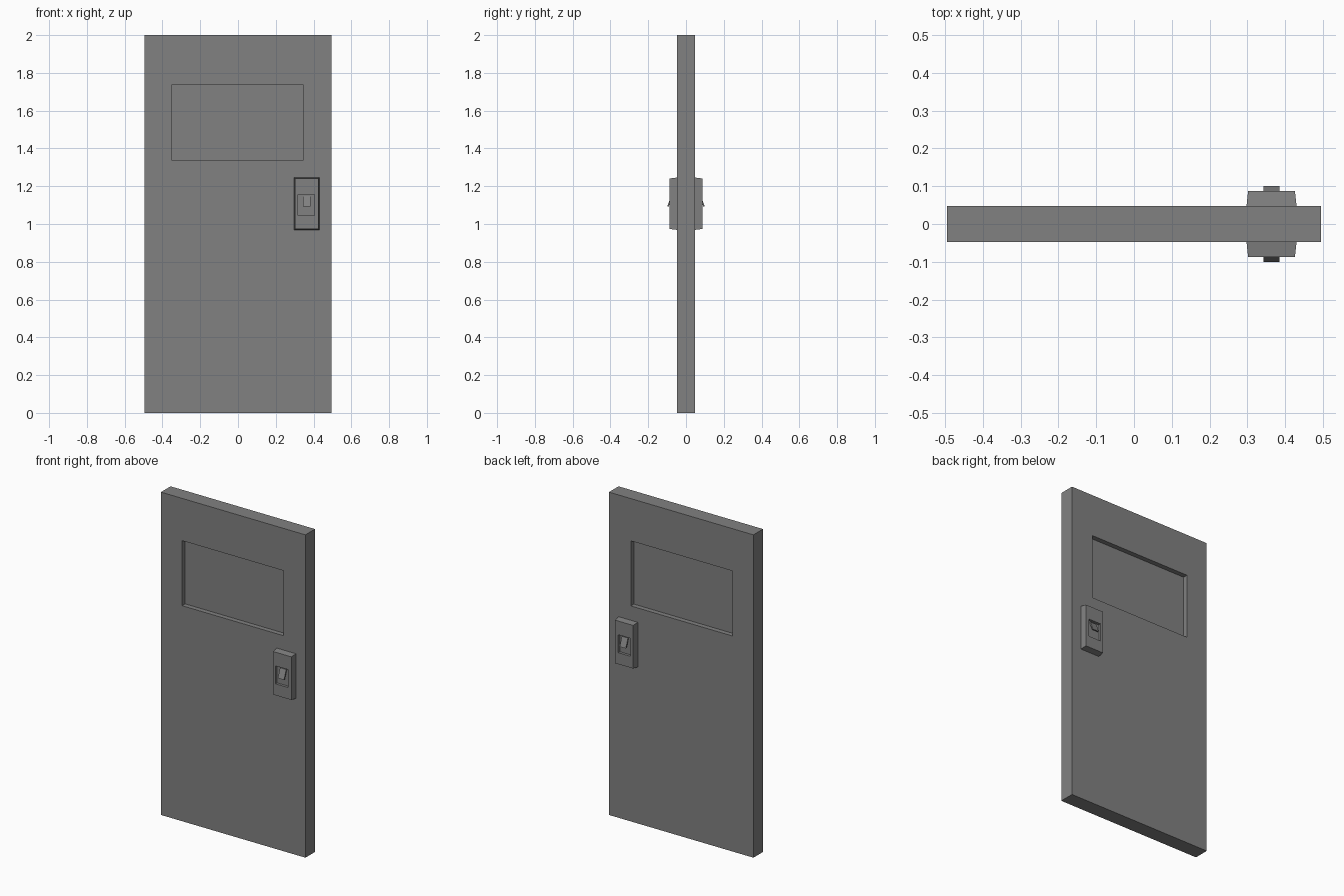
import bpy
import bmesh
from mathutils import Vector

cube = bpy.data.objects.get("Cube")
if cube:
    bpy.data.objects.remove(cube, do_unlink=True)

GREY = (0.22, 0.22, 0.22, 1)
grey = bpy.data.materials.new("door_grey")
grey.use_nodes = True
grey.diffuse_color = GREY
grey.node_tree.nodes["Principled BSDF"].inputs["Base Color"].default_value = GREY


def box(x0, x1, y0, y1, z0, z1):
    bm = bmesh.new()
    bmesh.ops.create_cube(bm, size=1)
    for v in bm.verts:
        v.co = Vector((x1 if v.co.x > 0 else x0,
                       y1 if v.co.y > 0 else y0,
                       z1 if v.co.z > 0 else z0))
    bm.normal_update()
    return bm


def facing(bm, sign):
    return max(bm.faces, key=lambda f: f.normal.y * sign)


def recess(bm, sign, x0, x1, z0, z1, depth):
    """Sink a rectangular pocket into the face looking along sign * y."""
    face = facing(bm, sign)
    mid = face.calc_center_median()
    bmesh.ops.inset_individual(bm, faces=[face], thickness=0.01)
    for v in face.verts:
        v.co.x = x1 if v.co.x > mid.x else x0
        v.co.z = z1 if v.co.z > mid.z else z0
    bmesh.ops.inset_individual(bm, faces=[face], thickness=0)
    for v in face.verts:
        v.co.y -= sign * depth
    bm.normal_update()


def finish(bm, name):
    bmesh.ops.recalc_face_normals(bm, faces=bm.faces)
    mesh = bpy.data.meshes.new(name)
    bm.to_mesh(mesh)
    bm.free()
    mesh.materials.append(grey)
    obj = bpy.data.objects.new(name, mesh)
    bpy.context.collection.objects.link(obj)


# Door slab with a sunken window panel on both sides
door = box(-0.495, 0.495, -0.047, 0.047, 0, 2)
for sign in (-1, 1):
    recess(door, sign, -0.35, 0.345, 1.335, 1.738, 0.03)
finish(door, "door_slab")

for side, sign in (("front", -1), ("back", 1)):
    # Handle housing: tapered block with a finger pocket
    housing = box(0.297, 0.431, *sorted((sign * 0.04, sign * 0.087)), 0.968, 1.247)
    for v in facing(housing, sign).verts:
        v.co.x += 0.005 if v.co.x < 0.36 else -0.005
        v.co.z += 0.006 if v.co.z < 1.1 else -0.006
    recess(housing, sign, 0.318, 0.404, 1.045, 1.156, 0.016)
    finish(housing, side + "_handle_housing")

    # Latch flap: thin plate leaning out of the pocket towards its lower end
    flap = box(0.343, 0.385, *sorted((sign * 0.092, sign * 0.1)), 1.092, 1.148)
    for v in flap.verts:
        if v.co.z > 1.12:
            v.co.y -= sign * 0.022
    finish(flap, side + "_latch_flap")
